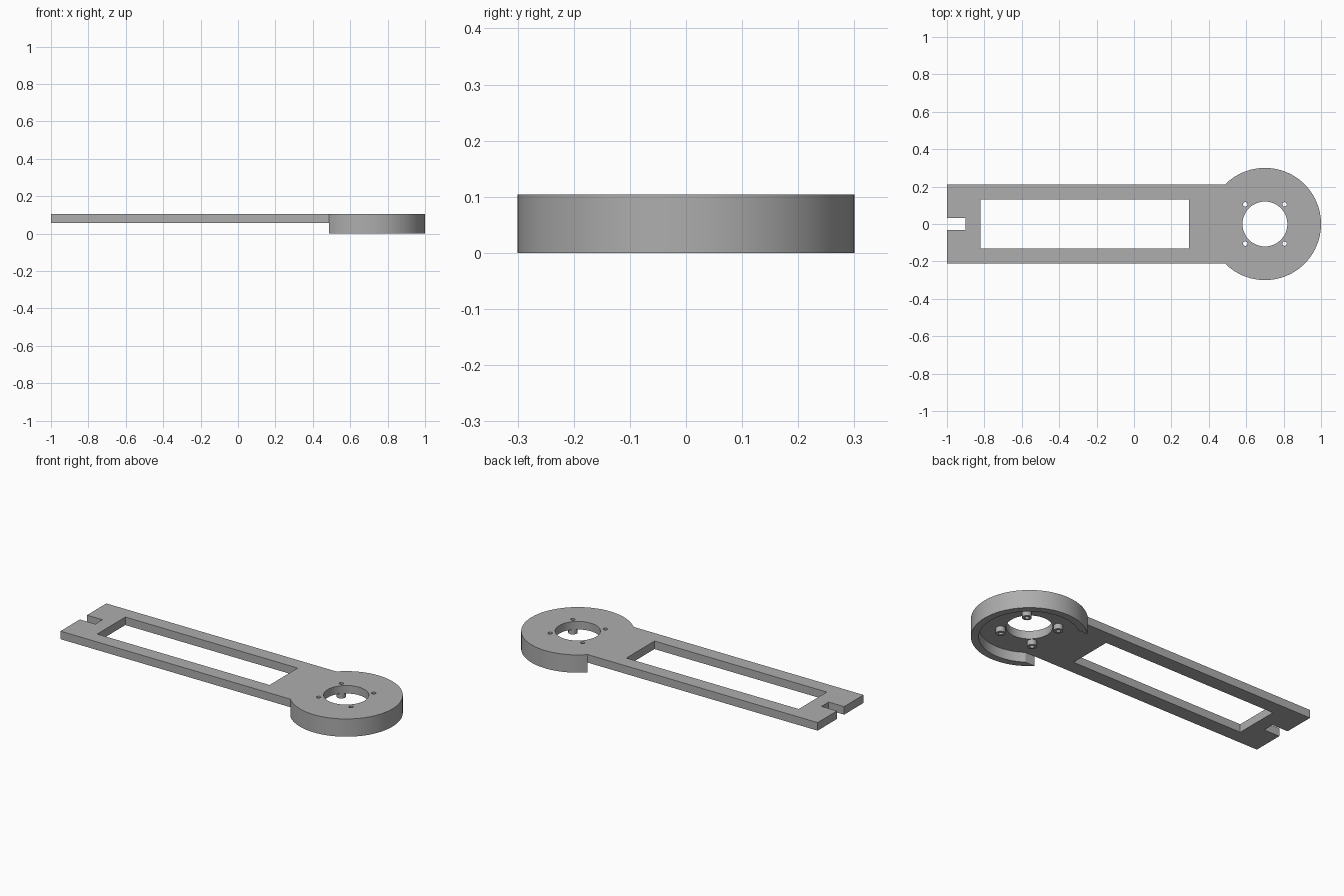
import bpy, bmesh, math

cube = bpy.data.objects.get("Cube")
if cube:
    bpy.data.objects.remove(cube, do_unlink=True)

# Main dimensions
TOP, UNDER = 0.104, 0.057          # plate top and underside
HUB_X, HUB_R, RIM_R = 0.7, 0.3, 0.26
ARM = 0.212                        # half width of the arm
SCREW = 0.105                      # screw offset from the hub centre

grey = bpy.data.materials.new("plain grey")
grey.use_nodes = True
colour = (0.42, 0.42, 0.42, 1)
grey.diffuse_color = colour
grey.node_tree.nodes["Principled BSDF"].inputs["Base Color"].default_value = colour


def arc(x, y, r, start, end, steps):
    return [(x + r * math.cos(start + (end - start) * i / steps),
             y + r * math.sin(start + (end - start) * i / steps))
            for i in range(steps + 1)]


def circle(x, y, r, steps):
    return arc(x, y, r, 0, math.tau, steps)[:-1]


def rectangle(x0, x1, half):
    return [(x0, -half), (x1, -half), (x1, half), (x0, half)]


def slab(name, outlines, z0, z1):
    """Extrude flat outlines (the inner ones become holes) from z0 to z1."""
    curve = bpy.data.curves.new(name, 'CURVE')
    curve.dimensions = '2D'
    curve.fill_mode = 'BOTH'
    curve.extrude = (z1 - z0) / 2
    for points in outlines:
        spline = curve.splines.new('POLY')
        spline.points.add(len(points) - 1)
        for p, (x, y) in zip(spline.points, points):
            p.co = (x, y, 0, 1)
        spline.use_cyclic_u = True
    helper = bpy.data.objects.new(name + " outline", curve)
    bpy.context.scene.collection.objects.link(helper)
    graph = bpy.context.evaluated_depsgraph_get()
    mesh = bpy.data.meshes.new_from_object(helper.evaluated_get(graph))
    bpy.data.objects.remove(helper, do_unlink=True)

    # Weld caps to walls and set the height
    bm = bmesh.new()
    bm.from_mesh(mesh)
    bmesh.ops.remove_doubles(bm, verts=bm.verts, dist=0.0001)
    bmesh.ops.recalc_face_normals(bm, faces=bm.faces)
    bmesh.ops.translate(bm, verts=bm.verts, vec=(0, 0, (z0 + z1) / 2))
    bm.to_mesh(mesh)
    bm.free()
    mesh.materials.clear()
    mesh.materials.append(grey)
    obj = bpy.data.objects.new(name, mesh)
    bpy.context.scene.collection.objects.link(obj)
    bpy.ops.object.select_all(action='DESELECT')
    obj.select_set(True)
    bpy.context.view_layer.objects.active = obj
    bpy.ops.object.shade_smooth_by_angle(angle=math.radians(30))
    return obj


# Angles where the arm sides meet the outer and inner circles
outer = math.pi - math.asin(ARM / HUB_R)
inner = math.pi - math.asin(ARM / RIM_R)
screws = [(HUB_X + sx * SCREW, sy * SCREW) for sx in (-1, 1) for sy in (-1, 1)]

# Arm and hub plate with end notch, long window, bore and screw holes
outline = arc(HUB_X, 0, HUB_R, -outer, outer, 72)
outline += [(-1, ARM), (-1, 0.033), (-0.9, 0.033),
            (-0.9, -0.033), (-1, -0.033), (-1, -ARM)]
holes = [rectangle(-0.82, 0.295, 0.13), circle(HUB_X, 0, 0.12, 48)]
holes += [circle(x, y, 0.012, 16) for x, y in screws]
slab("arm_plate", [outline] + holes, UNDER, TOP)

# Skirt under the hub, open towards the arm
skirt = arc(HUB_X, 0, HUB_R, -outer, outer, 72) + arc(HUB_X, 0, RIM_R, inner, -inner, 72)
slab("hub_skirt", [skirt], 0, UNDER)

# Hollow screw bosses
for i, (x, y) in enumerate(screws):
    slab(f"screw_boss_{i + 1}", [circle(x, y, 0.025, 24), circle(x, y, 0.012, 16)],
         0.027, UNDER)
